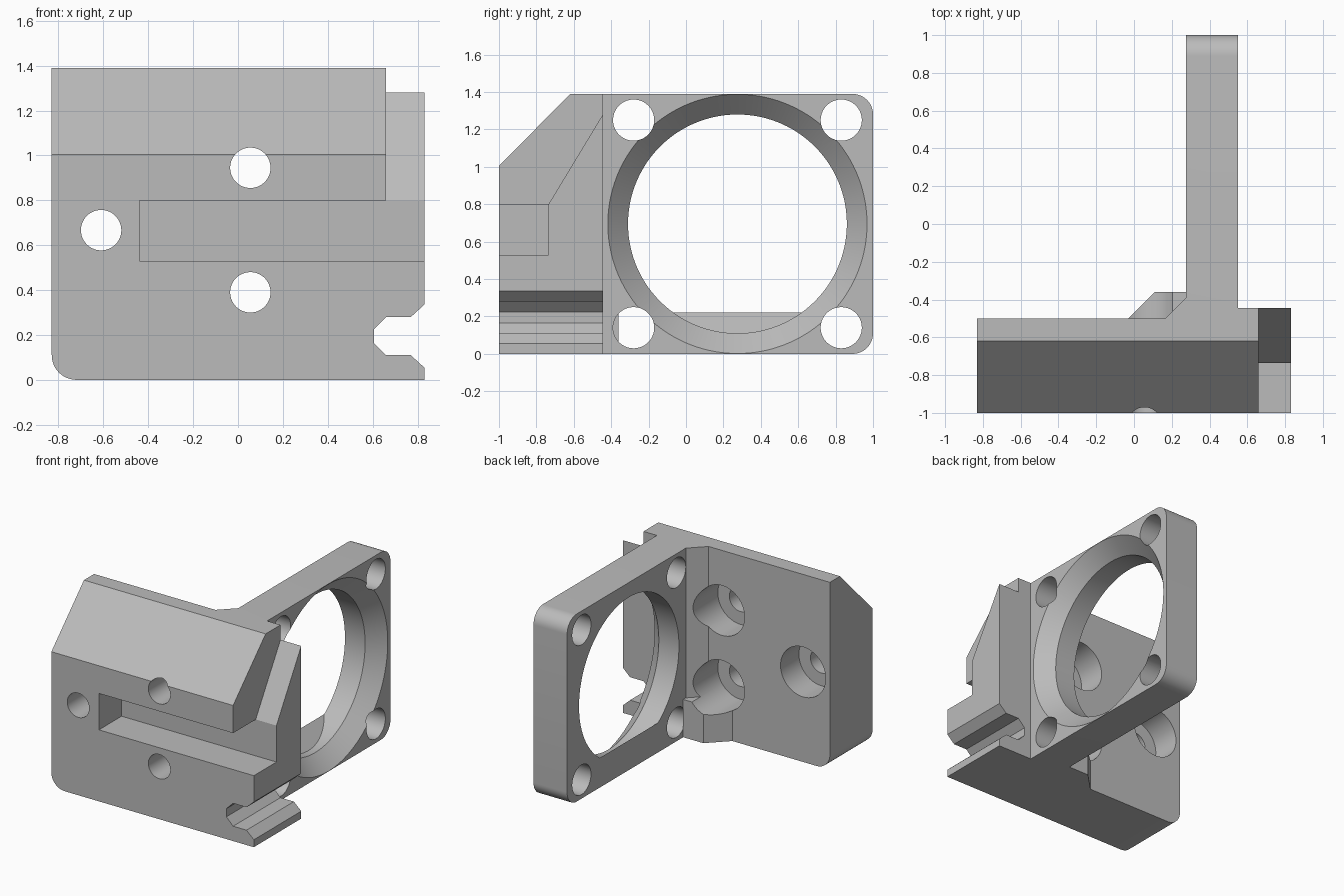
import bpy
import bmesh
from math import sin, cos, pi

cube = bpy.data.objects.get("Cube")
if cube:
    bpy.data.objects.remove(cube, do_unlink=True)

grey = bpy.data.materials.new("plain_grey")
grey.use_nodes = True
colour = (0.5, 0.5, 0.5, 1)
grey.diffuse_color = colour
grey.node_tree.nodes["Principled BSDF"].inputs["Base Color"].default_value = colour

PLACE = {"x": lambda a, b, t: (t, a, b),
         "y": lambda a, b, t: (a, t, b),
         "z": lambda a, b, t: (a, b, t)}


def loft(name, axis, sections):
    """Solid through matching 2D outlines, each given as (position, points)."""
    bm = bmesh.new()
    rings = [[bm.verts.new(PLACE[axis](a, b, t)) for a, b in pts] for t, pts in sections]
    for r, s in zip(rings, rings[1:]):
        for i in range(len(r)):
            j = (i + 1) % len(r)
            bm.faces.new((r[i], r[j], s[j], s[i]))
    bm.faces.new(rings[0])
    bm.faces.new(rings[-1])
    bmesh.ops.recalc_face_normals(bm, faces=bm.faces)
    mesh = bpy.data.meshes.new(name)
    bm.to_mesh(mesh)
    bm.free()
    mesh.materials.append(grey)
    obj = bpy.data.objects.new(name, mesh)
    bpy.context.collection.objects.link(obj)
    return obj


def prism(name, axis, pts, lo, hi):
    return loft(name, axis, [(lo, pts), (hi, pts)])


def circle(a, b, r, n=64):
    return [(a + r * cos(2 * pi * (i + 0.5) / n), b + r * sin(2 * pi * (i + 0.5) / n)) for i in range(n)]


def combine(tool, operation="DIFFERENCE"):
    """Apply a boolean to the bracket and drop the tool."""
    mod = bracket.modifiers.new("bool", "BOOLEAN")
    mod.operation = operation
    mod.solver = "EXACT"
    mod.object = tool
    bpy.context.view_layer.objects.active = bracket
    bpy.ops.object.modifier_apply(modifier=mod.name)
    bpy.data.objects.remove(tool, do_unlink=True)


def round_corner(axis, a, b, sa, sb, lo, hi, r=0.11):
    """Round off the outline corner (a, b) that points towards (sa, sb)."""
    ca, cb, over = a - sa * r, b - sb * r, 0.05
    arc = [(ca + sa * r * cos(pi / 2 * i / 12), cb + sb * r * sin(pi / 2 * i / 12)) for i in range(13)]
    arc += [(ca, b + sb * over), (a + sa * over, b + sb * over), (a + sa * over, cb)]
    combine(prism("corner_cutter", axis, arc, lo, hi))


H = 1.39

# Mounting block, ring plate and corner fillet share one plan outline
bracket = prism("mount_bracket", "z", [
    (-0.83, -1), (0.83, -1), (0.83, -0.445), (0.55, -0.445), (0.55, 1),
    (0.275, 1), (0.275, -0.39), (0.165, -0.5), (-0.83, -0.5)], 0, H)

# Sloped top of the block
combine(prism("top_slope", "x", [(-1.1, 0.904), (-0.52, 1.49), (-1.1, 1.49)], -0.95, 0.95))

# Sloped step on the end of the block
combine(prism("end_step", "x", [
    (-1.1, 0.53), (-0.735, 0.53), (-0.735, 0.8), (-0.4, 1.354), (-0.4, 1.5), (-1.1, 1.5)], 0.66, 0.95))

# Slot across the front
combine(prism("front_slot", "x", [
    (-1.1, 0.53), (-0.735, 0.53), (-0.735, 0.8), (-1.1, 0.8)], -0.44, 0.7))

# Flared notch at the lower end
combine(prism("end_notch", "y", [
    (0.9, 0.335), (0.83, 0.335), (0.77, 0.28), (0.66, 0.28), (0.605, 0.225),
    (0.605, 0.165), (0.66, 0.11), (0.77, 0.11), (0.83, 0.055), (0.9, 0.055)], -1.1, -0.4))

# Rounded corners
round_corner("y", -0.83, 0, -1, -1, -1.1, -0.4)
round_corner("x", 1, 0, 1, -1, 0.2, 0.6)
round_corner("x", 1, H, 1, 1, 0.2, 0.6)

# Large opening with a conical mouth
cy, cz = 0.275, H / 2
narrow, wide = circle(cy, cz, 0.585, 128), circle(cy, cz, 0.693, 128)
combine(loft("ring_opening", "x", [(0.2, narrow), (0.44, narrow), (0.55, wide), (0.58, wide)]))

# Four plate screw holes
for sy in (-1, 1):
    for sz in (-1, 1):
        combine(prism("plate_hole", "x", circle(cy + sy * 0.555, cz + sz * 0.555, 0.11), 0.2, 0.62))

# Ramp in the bottom of the opening
combine(prism("opening_ramp", "y", [
    (0.275, 0.05), (0.275, 0.22), (0.385, 0.11), (0.385, 0.05)], -0.1, 0.65), "UNION")

# Low gusset in the inner corner
combine(prism("corner_gusset", "z", [
    (-0.03, -0.5), (0.11, -0.36), (0.275, -0.36), (0.275, -0.55), (-0.03, -0.55)], 0, 0.28), "UNION")

# Counterbored block holes
for x, z in ((0.055, 0.39), (0.055, 0.945), (-0.61, 0.667)):
    small, large = circle(x, z, 0.09), circle(x, z, 0.185)
    combine(loft("block_hole", "y", [(-1.1, small), (-0.715, small), (-0.715, large), (-0.3, large)]))

# Smooth the curved walls, keep the edges crisp
bpy.ops.object.select_all(action="DESELECT")
bracket.select_set(True)
bpy.context.view_layer.objects.active = bracket
bpy.ops.object.shade_smooth_by_angle(angle=pi / 9)
